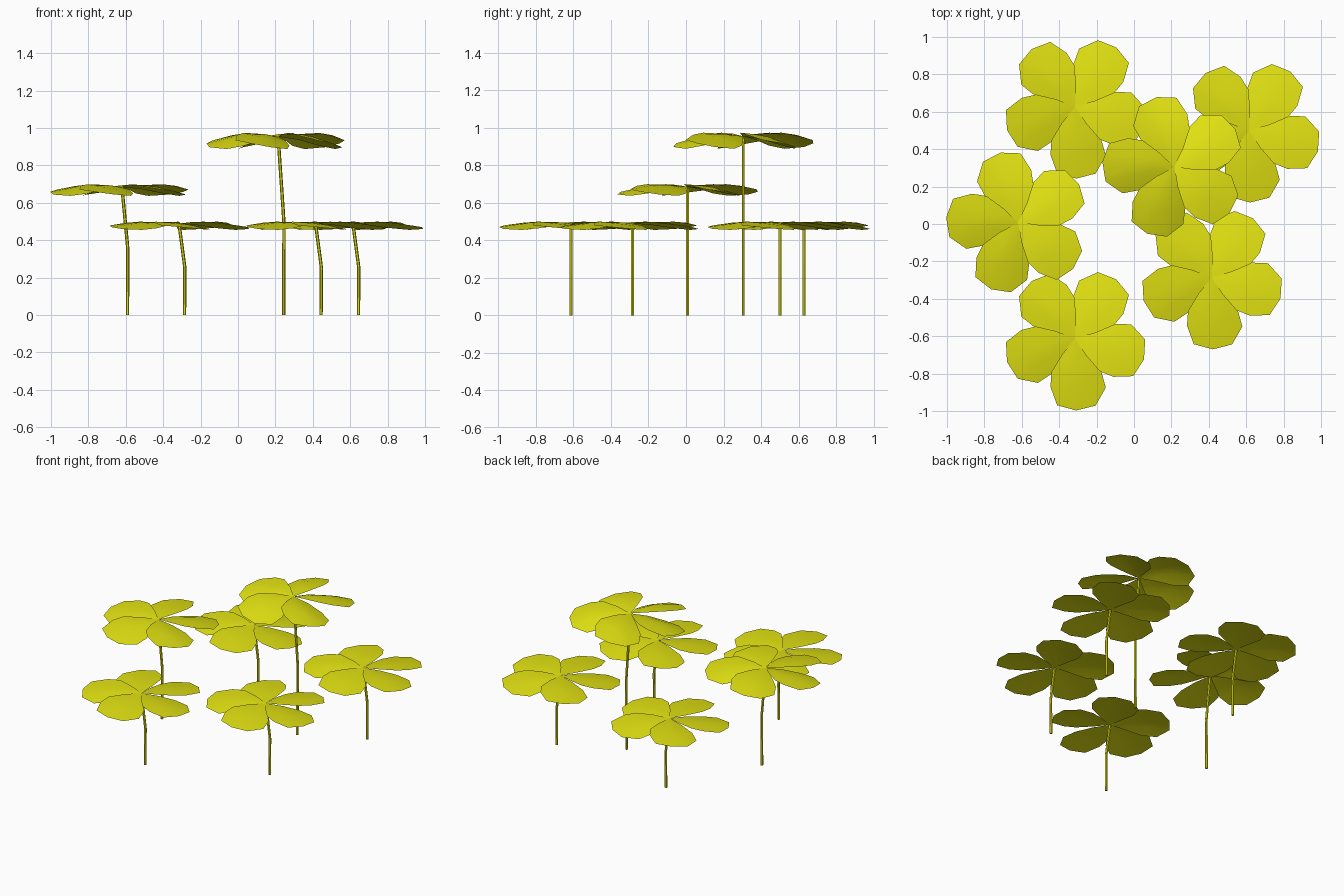
import bpy, bmesh
from math import radians, cos, sin, pi

cube = bpy.data.objects.get("Cube")
if cube:
    bpy.data.objects.remove(cube)

yellow = bpy.data.materials.new("flower yellow")
yellow.use_nodes = True
COLOUR = (0.75, 0.75, 0.006, 1)
yellow.diffuse_color = COLOUR
yellow.node_tree.nodes["Principled BSDF"].inputs["Base Color"].default_value = COLOUR

# One petal: rows running outward, each point is (angle offset, radius, height)
ROWS = [
    [(-40, 0.11, 0.496), (-16, 0.12, 0.496), (0, 0.12, 0.493), (16, 0.12, 0.488), (40, 0.11, 0.480)],
    [(-36, 0.22, 0.499), (-15, 0.24, 0.494), (0, 0.25, 0.488), (15, 0.24, 0.480), (38, 0.22, 0.464)],
    [(-28, 0.29, 0.493), (-16, 0.37, 0.479), (0, 0.385, 0.470), (16, 0.375, 0.460), (31, 0.31, 0.455)],
]
CENTRE_Z = 0.489


def finish(name, bm):
    mesh = bpy.data.meshes.new(name)
    bm.to_mesh(mesh)
    bm.free()
    mesh.materials.append(yellow)
    obj = bpy.data.objects.new(name, mesh)
    bpy.context.collection.objects.link(obj)
    bpy.ops.object.select_all(action='DESELECT')
    obj.select_set(True)
    bpy.context.view_layer.objects.active = obj
    bpy.ops.object.shade_smooth_by_angle(angle=radians(40))


def blossom(name, x, y, turn, stretch):
    """Five overlapping pinwheel petals, each a thin twisted sheet."""
    bm = bmesh.new()
    for k in range(5):
        axis = turn + 72 * k
        hub = bm.verts.new((x, y, CENTRE_Z * stretch))
        grid = []
        for row in ROWS:
            ring = []
            for offset, r, z in row:
                a = radians(axis + offset)
                ring.append(bm.verts.new((x + r * cos(a), y + r * sin(a), z * stretch)))
            grid.append(ring)
        for i in range(4):
            bm.faces.new((hub, grid[0][i], grid[0][i + 1]))
            for inner, outer in zip(grid, grid[1:]):
                bm.faces.new((inner[i], outer[i], outer[i + 1], inner[i + 1]))
    finish(name, bm)


def stem(name, x, y, stretch):
    """Thin six-sided stalk, upright below and leaning above the bend."""
    bm = bmesh.new()
    rings = []
    for dx, z in ((0.029, 0), (0.031, 0.25), (0.026, 0.29), (0, 0.485)):
        rings.append([bm.verts.new((x + dx + 0.009 * cos(j * pi / 3),
                                    y + 0.009 * sin(j * pi / 3), z * stretch)) for j in range(6)])
    for low, high in zip(rings, rings[1:]):
        for j in range(6):
            n = (j + 1) % 6
            bm.faces.new((low[j], low[n], high[n], high[j]))
    bm.faces.new(rings[0][::-1])
    bm.faces.new(rings[-1])
    finish(name, bm)


# Each flower: position of the blossom centre, turn, height factor
FLOWERS = {
    "front": (-0.315, -0.612, -89, 1),
    "back": (-0.315, 0.628, -89, 1),
    "right_front": (0.415, -0.285, -89, 1),
    "right_back": (0.615, 0.5, -89, 1),
    "left_middle": (-0.62, 0.008, 104, 1.4),
    "tall": (0.215, 0.305, 104, 1.95),
}
for place, (x, y, turn, stretch) in FLOWERS.items():
    blossom(place + "_blossom", x, y, turn, stretch)
    stem(place + "_stem", x, y, stretch)
